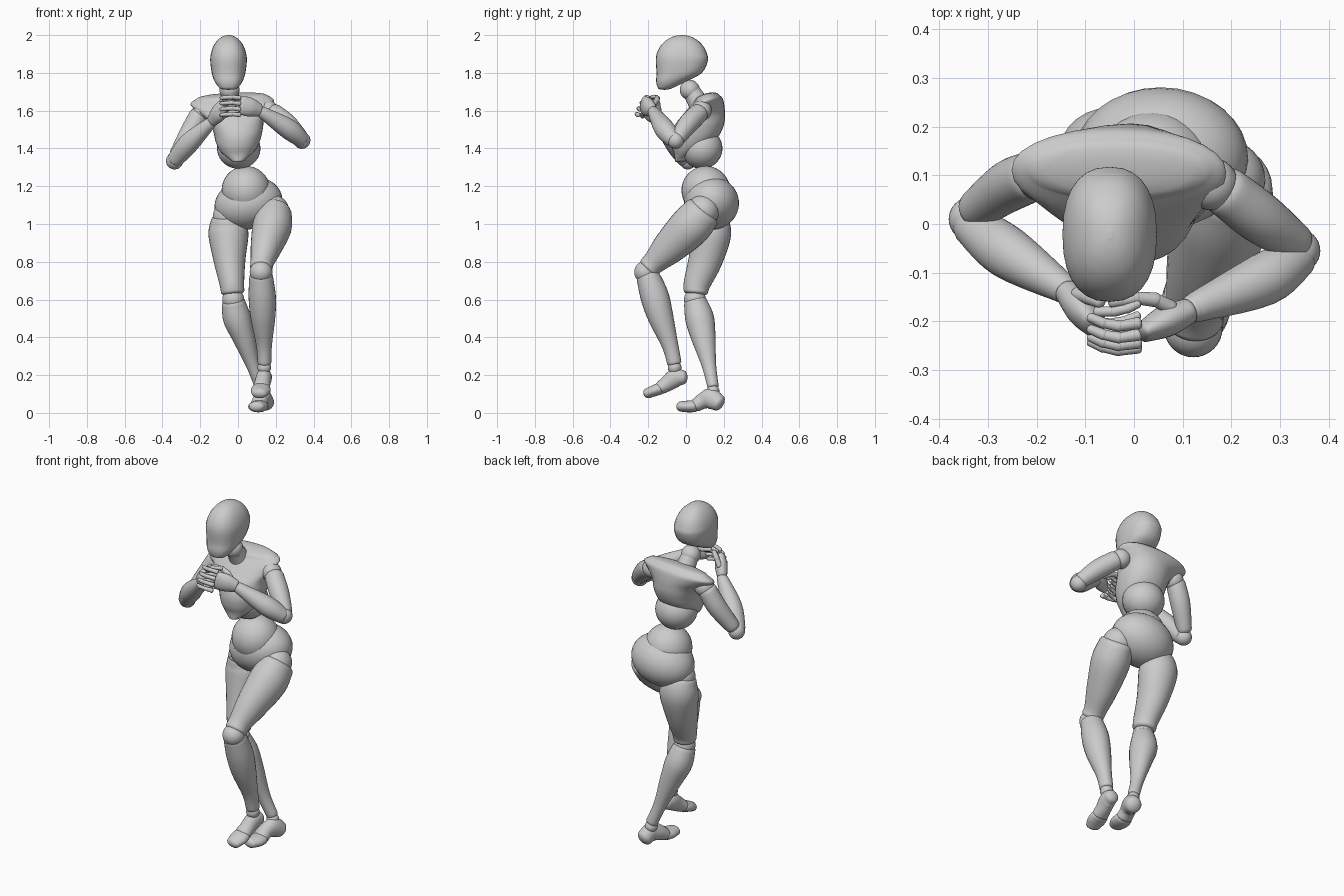
import bpy, math
from mathutils import Vector, Euler

SIDES, STEPS = 28, 5


def catmull(a, b, c, d, t):
    return 0.5 * (2*b + (c-a)*t + (2*a-5*b+4*c-d)*t*t + (3*b-a-3*c+d)*t**3)


def loft(name, stations, cap=0.55, hint=(1, 0, 0), axis=None, power=2.0):
    """Smooth closed body through stations (x, y, z, width radius, depth radius)."""
    s = [tuple(p) if len(p) == 5 else (*p, p[3]) for p in stations]
    s = [s[0]] + s + [s[-1]]
    pts = []
    for i in range(1, len(s) - 2):
        for k in range(STEPS):
            pts.append([catmull(s[i-1][j], s[i][j], s[i+1][j], s[i+2][j], k / STEPS) for j in range(5)])
    pts.append(list(s[-1]))
    rings = []
    for i, p in enumerate(pts):
        a, b = pts[max(i-1, 0)], pts[min(i+1, len(pts)-1)]
        t = Vector(axis) if axis else Vector(b[:3]) - Vector(a[:3])
        rings.append((Vector(p[:3]), t.normalized(), p[3], p[4]))

    # rounded ends
    def dome(r, sign):
        c, t, ra, rb = r
        h = cap * min(ra, rb) * sign
        return [(c + t*h*math.sin(q), t, ra*math.cos(q), rb*math.cos(q))
                for q in (math.radians(d) for d in (20, 40, 60, 80))]
    rings = dome(rings[0], -1)[::-1] + rings + dome(rings[-1], 1)
    verts, faces = [], []
    for c, t, ra, rb in rings:
        u = Vector(hint)
        u = (u - t * u.dot(t)).normalized()
        v = t.cross(u)
        for k in range(SIDES):
            q = 2 * math.pi * k / SIDES
            cs, sn = math.cos(q), math.sin(q)
            cs = math.copysign(abs(cs) ** (2/power), cs)
            sn = math.copysign(abs(sn) ** (2/power), sn)
            verts.append(c + u*ra*cs + v*rb*sn)
    n = len(rings)
    for i in range(n - 1):
        for k in range(SIDES):
            m = (k + 1) % SIDES
            faces.append((i*SIDES+k, i*SIDES+m, (i+1)*SIDES+m, (i+1)*SIDES+k))
    faces.append(tuple(reversed(range(SIDES))))
    faces.append(tuple(range((n-1)*SIDES, n*SIDES)))
    me = bpy.data.meshes.new(name)
    me.from_pydata(verts, [], faces)
    me.polygons.foreach_set("use_smooth", [True] * len(faces))
    ob = bpy.data.objects.new(name, me)
    bpy.context.collection.objects.link(ob)
    return ob


def ball(name, loc, r, rot=(0, 0, 0)):
    r = r if isinstance(r, tuple) else (r, r, r)
    bpy.ops.mesh.primitive_uv_sphere_add(segments=32, ring_count=18, location=loc,
                                         rotation=Euler([math.radians(a) for a in rot]))
    ob = bpy.context.object
    ob.name, ob.scale = name, r
    bpy.ops.object.shade_smooth()
    return ob


# Head: jaw sections, then an elliptical cranium
jaw = [(-.05, -.115, 1.712, .03, .022), (-.05, -.108, 1.722, .05, .042),
       (-.05, -.078, 1.755, .074, .08), (-.05, -.036, 1.80, .089, .12)]
cranium = [(-.05, -.022, 1.865 + .135 * math.sin(q), .097 * math.cos(q), .138 * math.cos(q))
           for q in (math.radians(d) for d in (0, 17, 34, 50, 64, 76, 86))]
loft("head", jaw + cranium, cap=.06, axis=(0, 0, 1), power=2.35)
ball("neck_ball", (-.045, .02, 1.71), .053)
loft("neck", [(-.035, .085, 1.60, .06), (-.04, .06, 1.65, .053), (-.045, .03, 1.70, .047)])

# Torso: rib shell flaring into a shoulder yoke
loft("chest", [(0, -.01, 1.345, .042, .05), (0, .03, 1.39, .092, .095), (0, .05, 1.44, .118, .13),
               (.0, .062, 1.50, .132, .145), (-.01, .075, 1.56, .15, .135),
               (-.024, .095, 1.61, .195, .11), (-.031, .108, 1.645, .221, .088),
               (-.031, .112, 1.67, .19, .064)],
     cap=.32, axis=(-.05, -.24, 1), power=2.15)
ball("waist", (.004, .083, 1.40), (.115, .11, .108))

# Pelvis
ball("belly_ball", (.042, .105, 1.178), .129)
ball("hips", (.055, .135, 1.11), (.182, .146, .138), (0, -14, 0))
ball("right_hip_joint", (-.058, .125, 1.04), .075)
ball("left_hip_joint", (.185, .09, 1.07), .085)

# Standing leg
loft("right_thigh", [(-.056, .132, 1.03, .086, .085), (-.051, .138, .95, .106, .101),
                     (-.045, .103, .81, .085, .09), (-.033, .06, .69, .066, .072),
                     (-.028, .052, .64, .062, .064)], cap=.3)
ball("right_knee", (-.025, .047, .60), .058)
loft("right_shin", [(-.024, .05, .585, .062, .062), (-.005, .072, .50, .074, .076),
                    (.03, .092, .40, .06, .065), (.08, .122, .25, .036, .038),
                    (.122, .143, .14, .033, .03)], cap=.4)
ball("right_ankle", (.126, .143, .115), .034)
loft("right_foot", [(.148, .172, .053, .044, .045), (.135, .13, .075, .043, .055),
                    (.118, .09, .063, .042, .043), (.112, .055, .042, .046, .036)], cap=.6)
loft("right_toes", [(.112, .045, .036, .050, .032), (.106, .01, .034, .053, .031),
                    (.098, -.028, .034, .042, .027)], cap=.8)

# Raised leg
loft("left_thigh", [(.195, .085, 1.06, .09, .10), (.18, .02, .985, .104, .11),
                    (.148, -.09, .875, .082, .09), (.128, -.165, .80, .062, .064),
                    (.124, -.195, .77, .06, .06)], cap=.4)
ball("left_knee", (.122, -.214, .745), .06)
loft("left_shin", [(.122, -.202, .725, .062, .062), (.128, -.167, .62, .072, .075),
                   (.132, -.135, .51, .066, .068), (.138, -.085, .36, .042, .044),
                   (.14, -.062, .265, .036, .038)], cap=.4)
ball("left_ankle", (.139, -.06, .24), .036)
loft("left_foot", [(.142, -.015, .188, .038, .038), (.137, -.055, .185, .042, .05),
                   (.13, -.095, .158, .042, .043), (.124, -.13, .135, .046, .036)], cap=.6)
loft("left_toes", [(.123, -.14, .128, .050, .032), (.119, -.17, .117, .052, .030),
                   (.113, -.203, .104, .042, .027)], cap=.8)

# Arms
arms = {
    "right": [(-.19, .1, 1.59), (-.21, .098, 1.57), (-.257, .078, 1.48), (-.322, .032, 1.37),
              (-.336, .01, 1.334), (-.333, -.002, 1.34), (-.258, -.06, 1.43), (-.145, -.132, 1.535)],
    "left": [(.16, .082, 1.60), (.19, .066, 1.585), (.26, .012, 1.53), (.33, -.038, 1.46),
             (.338, -.055, 1.443), (.336, -.068, 1.447), (.265, -.115, 1.505), (.125, -.172, 1.593)],
}
for side, (sh, a, b, c, el, f0, f1, wr) in arms.items():
    ball(side + "_shoulder_ball", sh, .054)
    loft(side + "_upper_arm", [(*a, .052), (*b, .053), (*c, .041)], cap=.7)
    ball(side + "_elbow", el, .045)
    loft(side + "_forearm", [(*f0, .043), (*f1, .054), (*wr, .031)], cap=.5, hint=(0, 0, 1))
    ball(side + "_wrist", wr, .03)

# Hands, fingers laced together in front of the chest
Z = (0, 0, 1)
loft("left_palm", [(.11, -.18, 1.603, .036, .027), (.065, -.2, 1.618, .05, .033),
                   (.02, -.222, 1.628, .05, .022)], hint=Z)
loft("right_palm", [(-.135, -.142, 1.548, .034, .027), (-.105, -.178, 1.585, .048, .034),
                    (-.08, -.21, 1.615, .046, .024)], hint=Z)


def finger(name, joints, r):
    for k, (p, q) in enumerate(zip(joints, joints[1:])):
        loft(f"{name}_{k+1}", [(*p, r), (*q, r * .85)], cap=.7, hint=Z)
        r *= .95


for i in range(4):
    z = 1.668 - .03 * i
    y = (-.2, -.224, -.24, -.25)[i]
    finger(f"left_finger_{i+1}", [(.008, y - .004, z), (-.03, y - .01, z + .004),
                                  (-.062, y - .004, z + .002), (-.09, y + .008, z)], .0125)
    finger(f"right_finger_{i+1}", [(-.075, y + .02, z - .008), (-.042, y + .02, z + .003),
                                   (-.014, y + .026, z + .006), (.008, y + .036, z + .004)], .0115)
finger("left_thumb", [(.075, -.172, 1.635), (.045, -.156, 1.652), (.005, -.152, 1.665), (-.045, -.16, 1.672)], .016)
finger("right_thumb", [(-.115, -.145, 1.60), (-.095, -.15, 1.635), (-.07, -.16, 1.665)], .016)
